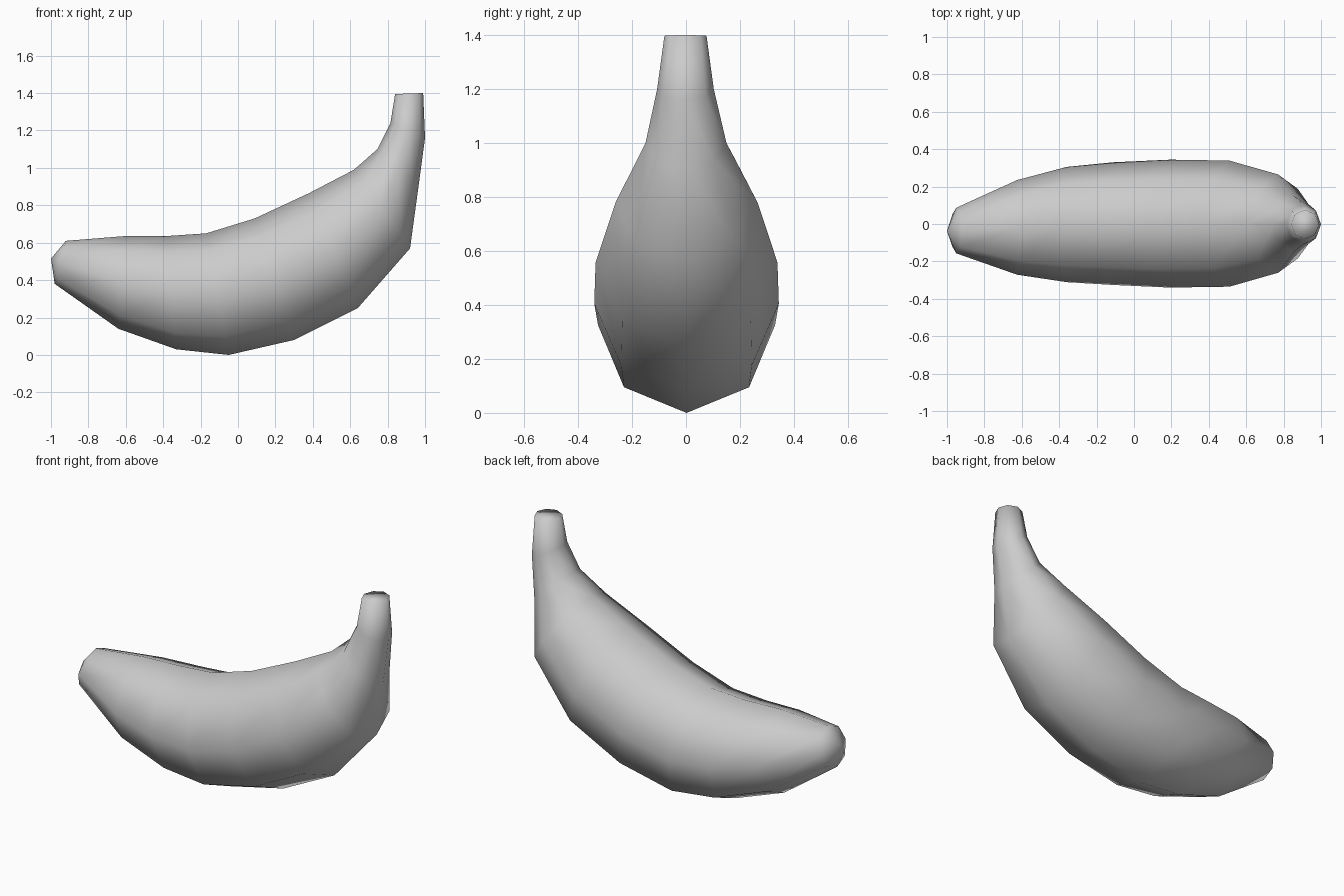
import bpy, bmesh
from math import sin, cos, pi

if "Cube" in bpy.data.objects:
    bpy.data.objects.remove(bpy.data.objects["Cube"])

SIDES = 8
# Each ring: inner-curve point (x, z), outer-curve point (x, z), half width, y offset
rings = [
    (-0.92, 0.61, -0.98, 0.38, 0.122, -0.035),
    (-0.61, 0.635, -0.64, 0.14, 0.253, -0.018),
    (-0.39, 0.635, -0.33, 0.03, 0.308, -0.003),
    (-0.17, 0.65, -0.05, 0.00, 0.328, 0.002),
    (0.09, 0.73, 0.30, 0.08, 0.342, 0.002),
    (0.38, 0.865, 0.64, 0.25, 0.337, 0.002),
    (0.62, 0.99, 0.92, 0.57, 0.263, 0.002),
    (0.745, 1.10, 0.965, 0.90, 0.15, 0.0),
    (0.815, 1.24, 1.00, 1.16, 0.105, -0.002),
    (0.84, 1.395, 0.99, 1.40, 0.078, -0.002),
]

bm = bmesh.new()

# Octagonal cross-sections following the bend
loops = []
for xi, zi, xo, zo, w, y in rings:
    cx, cz = (xi + xo) / 2, (zi + zo) / 2
    loop = []
    for i in range(SIDES):
        a = 2 * pi * i / SIDES
        loop.append(bm.verts.new((cx + (xi - cx) * cos(a),
                                  y + w * sin(a),
                                  cz + (zi - cz) * cos(a))))
    loops.append(loop)

# Skin between neighbouring sections
for a, b in zip(loops, loops[1:]):
    for i in range(SIDES):
        j = (i + 1) % SIDES
        bm.faces.new((a[i], a[j], b[j], b[i]))

# Slightly pointed blossom end and flat stem end
tip = bm.verts.new((-1.0, -0.038, 0.515))
for i in range(SIDES):
    bm.faces.new((loops[0][(i + 1) % SIDES], loops[0][i], tip))
bm.faces.new(loops[-1])

bmesh.ops.recalc_face_normals(bm, faces=bm.faces)
for f in bm.faces:
    f.smooth = True

mesh = bpy.data.meshes.new("banana")
bm.to_mesh(mesh)
bm.free()
banana = bpy.data.objects.new("banana", mesh)
bpy.context.collection.objects.link(banana)
